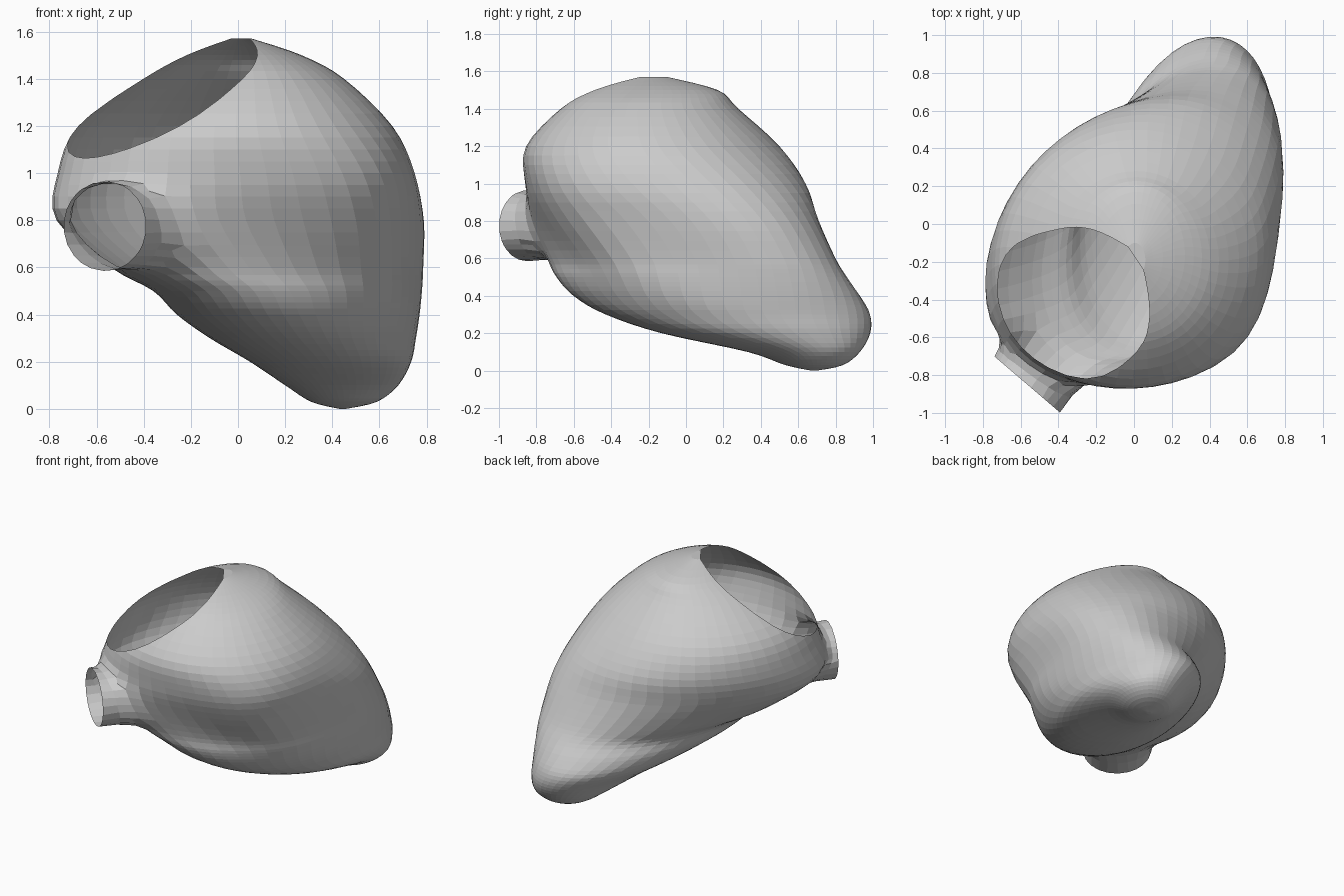
import bpy, bmesh, math
from mathutils import Vector

if "Cube" in bpy.data.objects:
    bpy.data.objects.remove(bpy.data.objects["Cube"])

SEG, SUB = 48, 4

# Horizontal sections: z, x min, x max, y min, y max, diagonal lean, front-right bulge
LEVELS = [
    (0.00, .43, .46, .67, .70, 0, 0),
    (0.03, .31, .59, .53, .84, .1, 0),
    (0.10, .20, .68, .33, .93, .15, 0),
    (0.20, .05, .735, -.13, .985, .15, 0),
    (0.30, -.12, .755, -.43, .985, .2, 0),
    (0.40, -.26, .77, -.60, .93, .3, .03),
    (0.50, -.36, .78, -.69, .86, .38, .06),
    (0.60, -.54, .785, -.74, .80, .42, .1),
    (0.80, -.77, .785, -.82, .71, .38, .15),
    (1.00, -.765, .74, -.85, .64, .2, .12),
    (1.20, -.68, .65, -.85, .50, .05, .03),
    (1.40, -.43, .45, -.67, .28, 0, 0),
    (1.50, -.24, .27, -.50, .17, 0, 0),
    (1.57, -.05, .06, -.28, -.10, 0, 0),
]


def spline(i, t):
    """Smooth interpolation between neighbouring sections."""
    n = len(LEVELS) - 1
    rows = [LEVELS[min(max(j, 0), n)] for j in (i - 1, i, i + 1, i + 2)]
    return [0.5 * (2 * b + (c - a) * t + (2 * a - 5 * b + 4 * c - d) * t * t
                   + (3 * b - a - 3 * c + d) * t ** 3) for a, b, c, d in zip(*rows)]


def section(bm, row):
    z, x0, x1, y0, y1, lean, bulge = row
    c = Vector(((x0 + x1) / 2, (y0 + y1) / 2, max(z, 0)))
    rx, ry = (x1 - x0) / 2, (y1 - y0) / 2
    diag = Vector((1, -1, 0)).normalized()
    ring = []
    for k in range(SEG):
        a = 2 * math.pi * k / SEG
        d = Vector((rx * math.cos(a),
                    ry * (lean * math.cos(a) + math.sqrt(1 - lean * lean) * math.sin(a)), 0))
        w = max(0, d.normalized().dot(diag)) ** 4
        ring.append(bm.verts.new(c + d + diag * bulge * w))
    return ring


# Lofted chamber body
bm = bmesh.new()
rows = [spline(i, s / SUB) for i in range(len(LEVELS) - 1) for s in range(SUB)]
rows.append(list(LEVELS[-1]))
rings = [section(bm, r) for r in rows]
for lo, hi in zip(rings, rings[1:]):
    for k in range(SEG):
        m = (k + 1) % SEG
        bm.faces.new((lo[k], lo[m], hi[m], hi[k]))
bm.faces.new(rings[0][::-1])
bm.faces.new(rings[-1])

# Large slanted opening at the upper left front
bmesh.ops.bisect_plane(bm, geom=bm.verts[:] + bm.edges[:] + bm.faces[:], dist=1e-5,
                       plane_co=(-.325, -.45, 1.29), plane_no=(-.55, -.36, 1),
                       clear_outer=True)

# Short open side outlet: hole in the wall, extruded to an upright oval end
end = Vector((-.565, -.85, .775))
out = Vector((-.65, -.76, 0)).normalized()
across = Vector((-out.y, out.x, 0))
RH, RV = .23, .19


def local(p):
    q = p - end
    return q.dot(across) / RH, q.z / RV


def in_outlet(f):
    p = f.calc_center_median()
    h, v = local(p)
    return p.dot(out) > .4 and h * h + v * v < 1.0


hole = {f for f in bm.faces if in_outlet(f)}
border = [e for e in {e for f in hole for e in f.edges}
          if sum(f in hole for f in e.link_faces) == 1 and len(e.link_faces) == 2]
bmesh.ops.delete(bm, geom=list(hole), context='FACES')
relax = {v for e in border for v in e.verts}
relax |= {e.other_vert(v) for v in list(relax) for e in v.link_edges}
for blend in (.5, 1.0):
    geom = bmesh.ops.extrude_edge_only(bm, edges=border)['geom']
    border = [g for g in geom if isinstance(g, bmesh.types.BMEdge)]
    verts = [g for g in geom if isinstance(g, bmesh.types.BMVert)]
    for v in verts:
        h, w = local(v.co)
        a = math.atan2(w, h)
        goal = end + across * RH * math.cos(a) + Vector((0, 0, RV * math.sin(a)))
        v.co = v.co.lerp(goal, blend)
    if blend < 1:
        relax |= set(verts)
    # keep only the outermost edges for the next step
    border = [e for e in border if len(e.link_faces) == 1]

# Blend the outlet into the wall, leaving both open rims fixed
soft = [v for v in relax if not v.is_boundary]
for _ in range(5):
    bmesh.ops.smooth_vert(bm, verts=soft, factor=.5, use_axis_x=True,
                          use_axis_y=True, use_axis_z=True)

bmesh.ops.recalc_face_normals(bm, faces=bm.faces[:])
mesh = bpy.data.meshes.new("chamber_shell")
bm.to_mesh(mesh)
bm.free()
obj = bpy.data.objects.new("chamber_shell", mesh)
bpy.context.collection.objects.link(obj)
